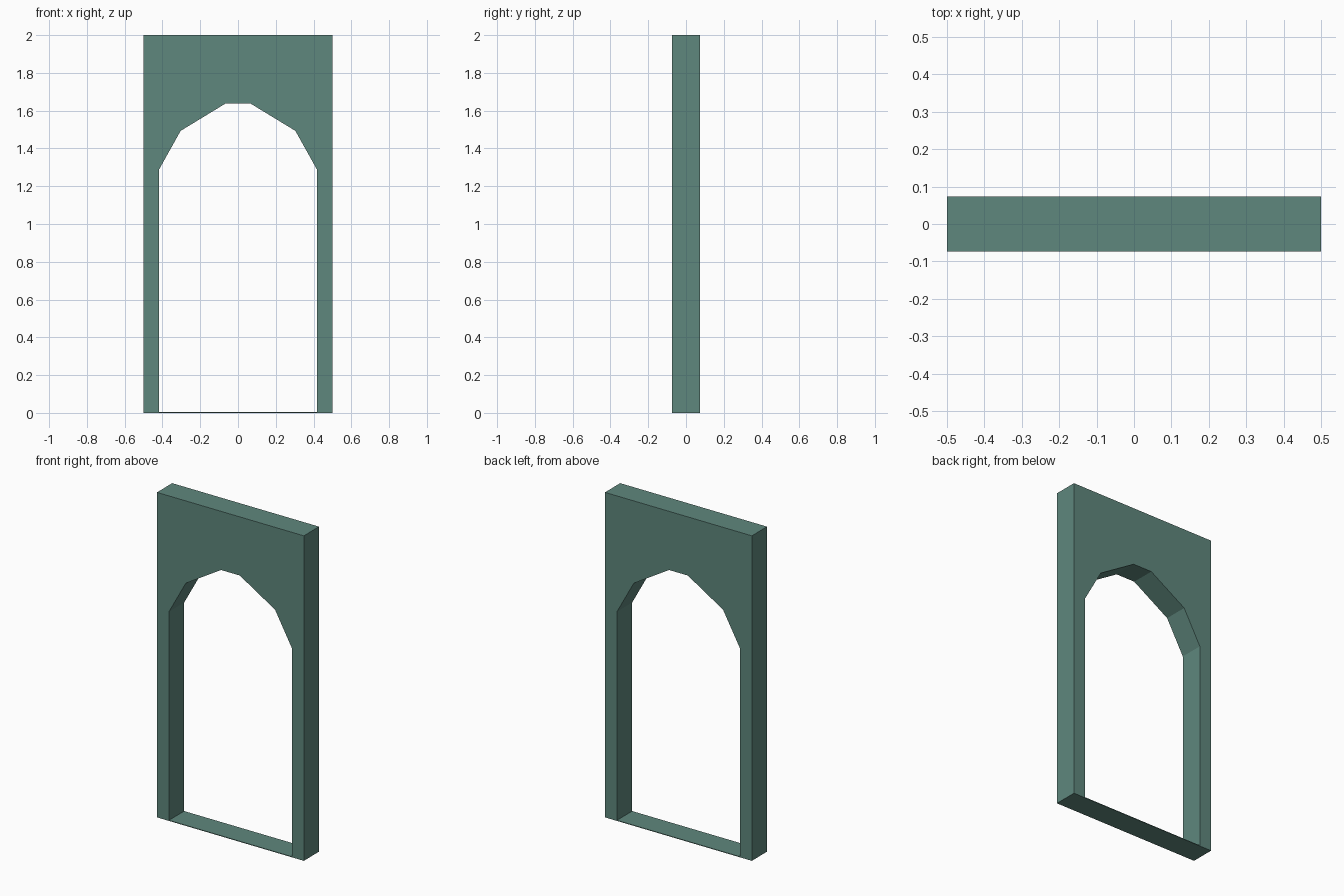
import bpy
import bmesh

default = bpy.data.objects.get("Cube")
if default:
    bpy.data.objects.remove(default, do_unlink=True)

HALF_WIDTH, HEIGHT, DEPTH, SILL = 0.5, 2.0, 0.148, 0.004

# Muted green paint
paint = bpy.data.materials.new("muted_green")
paint.use_nodes = True
color = (0.114, 0.242, 0.205, 1)
paint.diffuse_color = color
paint.node_tree.nodes["Principled BSDF"].inputs["Base Color"].default_value = color


def mirrored(right_side):
    """Close a right-hand profile, listed bottom to top, with its mirror image."""
    return right_side + [(-x, z) for x, z in reversed(right_side)]


# Outer rectangle and faceted arch opening
outline = mirrored([(HALF_WIDTH, 0), (HALF_WIDTH, HEIGHT)])
opening = mirrored([(0.418, SILL), (0.418, 1.288), (0.304, 1.493), (0.064, 1.639)])

bm = bmesh.new()
edges = []
for loop in (outline, opening):
    verts = [bm.verts.new((x, -DEPTH / 2, z)) for x, z in loop]
    edges += [bm.edges.new((v, verts[i - 1])) for i, v in enumerate(verts)]

# Fill the front around the opening, then give it thickness
bmesh.ops.triangle_fill(bm, edges=edges, use_beauty=True, normal=(0, -1, 0))
result = bmesh.ops.extrude_face_region(bm, geom=bm.faces[:], use_keep_orig=True)
back = [g for g in result["geom"] if isinstance(g, bmesh.types.BMVert)]
bmesh.ops.translate(bm, verts=back, vec=(0, DEPTH, 0))
bmesh.ops.recalc_face_normals(bm, faces=bm.faces[:])

mesh = bpy.data.meshes.new("arched_door_frame")
bm.to_mesh(mesh)
bm.free()
mesh.materials.append(paint)
frame = bpy.data.objects.new("arched_door_frame", mesh)
bpy.context.collection.objects.link(frame)
